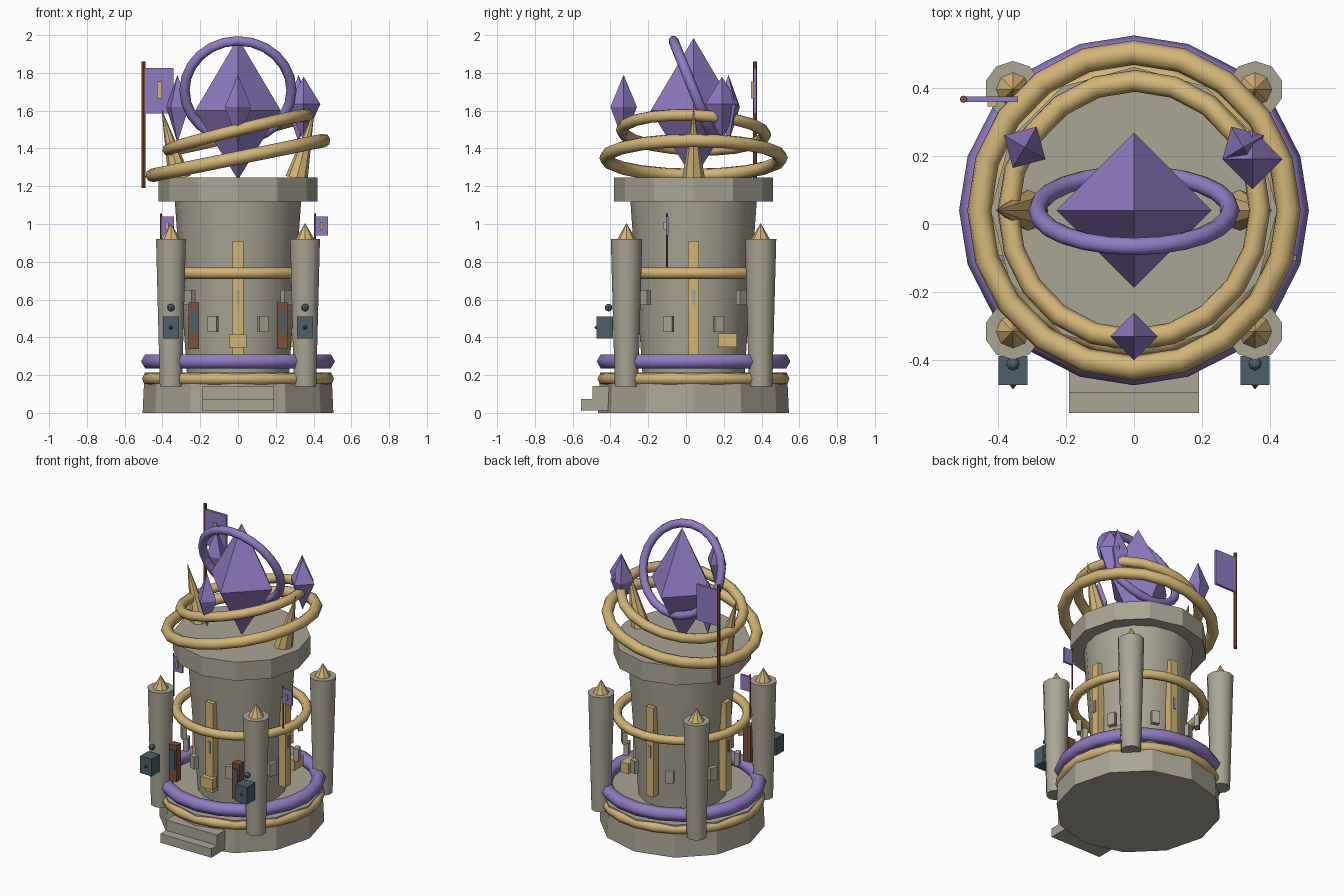
import bpy, bmesh
from math import radians, sin, cos, pi
from mathutils import Vector, Matrix

if "Cube" in bpy.data.objects:
    bpy.data.objects.remove(bpy.data.objects["Cube"])

CY = 0.04  # tower axis in y


def material(name, rgb):
    m = bpy.data.materials.new(name)
    m.diffuse_color = (*rgb, 1)
    m.use_nodes = True
    m.node_tree.nodes["Principled BSDF"].inputs["Base Color"].default_value = m.diffuse_color
    return m


STONE = material("stone", (.40, .38, .30))
GOLD = material("gold", (.65, .46, .18))
PURPLE = material("purple", (.28, .20, .54))
TEAL = material("teal", (.07, .115, .145))
BROWN = material("brown", (.20, .085, .04))


def finish(name, mat, smooth=None):
    o = bpy.context.object
    o.name = name
    o.data.materials.append(mat)
    if smooth:
        bpy.ops.object.shade_smooth_by_angle(angle=radians(smooth))
    return o


def frustum(name, mat, p0, p1, r0, r1, sides, smooth=None):
    """Tapered cylinder or cone from point p0 to point p1."""
    a, b = Vector(p0), Vector(p1)
    d = b - a
    rot = d.to_track_quat('Z', 'Y').to_euler() if d.xy.length > 1e-5 else (0, 0, 0)
    bpy.ops.mesh.primitive_cone_add(vertices=sides, radius1=r0, radius2=r1,
                                    depth=d.length, location=(a + b) / 2, rotation=rot)
    return finish(name, mat, smooth)


def ring(name, mat, z, R, r, segs, sides, rot=(0, 0, 0)):
    bpy.ops.mesh.primitive_torus_add(major_radius=R, minor_radius=r, major_segments=segs,
                                     minor_segments=sides, location=(0, CY, z),
                                     rotation=[radians(v) for v in rot])
    return finish(name, mat, 65)


def box(name, mat, center, size, turn=0):
    bpy.ops.mesh.primitive_cube_add(size=1, location=center, rotation=(0, 0, turn))
    bpy.context.object.scale = size
    return finish(name, mat)


def crystal(name, x, y, z0, zm, z1, r, turn=0):
    """Four-sided double pyramid."""
    bm = bmesh.new()
    mid = [bm.verts.new((x + r * cos(turn + i * pi / 2), y + r * sin(turn + i * pi / 2), zm))
           for i in range(4)]
    top, bot = bm.verts.new((x, y, z1)), bm.verts.new((x, y, z0))
    for i in range(4):
        a, b = mid[i], mid[(i + 1) % 4]
        bm.faces.new((a, b, top))
        bm.faces.new((b, a, bot))
    me = bpy.data.meshes.new(name)
    bm.to_mesh(me)
    bm.free()
    me.materials.append(PURPLE)
    bpy.context.collection.objects.link(bpy.data.objects.new(name, me))


def around(name, mat, angle, r, z, size):
    """Box facing outward at an angle around the tower."""
    box(name, mat, (r * cos(angle), CY + r * sin(angle), z), size, angle)


# base, rim rings and steps
frustum("base", STONE, (0, CY, 0), (0, CY, .215), .505, .495, 12)
ring("base_gold_ring", GOLD, .18, .475, .033, 24, 8)
ring("base_purple_ring", PURPLE, .273, .47, .043, 20, 6)
box("lower_step", STONE, (0, -.475, .043), (.38, .16, .06))
box("upper_step", STONE, (0, -.44, .108), (.38, .11, .07))

# tower shaft, belt and crown
frustum("shaft", STONE, (0, CY, .2), (0, CY, 1.13), .27, .335, 16, 35)
ring("belt_ring", GOLD, .74, .40, .03, 24, 8)
frustum("crown", STONE, (0, CY, 1.12), (0, CY, 1.245), .42, .42, 12)

# gold straps with slits, and wall blocks around the shaft
for i in range(4):
    a = i * pi / 2
    around("strap", GOLD, a, .32, .61, (.05, .058, .60))
    around("strap_slit", STONE, a, .345, .61, (.012, .018, .08))
    around("wall_block", STONE, a + pi / 4, .36, .61, (.03, .055, .08))
for i in range(8):
    around("window_block", STONE, pi / 8 + i * pi / 4, .345, .47, (.03, .05, .085))
box("front_crate", GOLD, (0, CY - .35, .38), (.09, .05, .07))
box("side_crate", GOLD, (.27, .22, .385), (.06, .10, .07))

# corner pillars with finials
for sx in (-1, 1):
    for sy in (-1, 1):
        x, y = sx * .355, CY + sy * .355
        frustum("pillar", STONE, (x, y, .14), (x, y, .92), .062, .083, 10, 40)
        frustum("finial", GOLD, (x, y, .915), (x, y, 1.005), .052, 0, 8)

for s in (-1, 1):
    # lanterns on the front pillars
    x = s * .355
    box("lantern", TEAL, (x, -.43, .452), (.085, .085, .115))
    frustum("lantern_stud", TEAL, (x, -.47, .452), (x, -.485, .452), .014, 0, 6)
    bpy.ops.mesh.primitive_uv_sphere_add(segments=8, ring_count=6, radius=.02,
                                         location=(x, -.41, .557))
    finish("lantern_knob", TEAL)
    # narrow doors beside the pillars
    box("door", BROWN, (s * .235, -.335, .462), (.055, .05, .245))
    box("door_panel", TEAL, (s * .235, -.36, .485), (.035, .012, .13))
    # claws leaning outward on the crown
    frustum("claw", GOLD, (s * .31, CY, 1.24), (s * .405, CY, 1.61), .06, 0, 8)
    # small side flags
    px = s * .408
    frustum("side_pole", BROWN, (px, -.10, .77), (px, -.10, 1.055), .005, .005, 6)
    box("side_flag", PURPLE, (px + .035, -.10, .99), (.066, .014, .10))
    box("side_emblem", GOLD, (px + .033, -.112, .99), (.016, .012, .04))

# tilted rings above the crown
ring("large_tilted_ring", GOLD, 1.35, .463, .036, 20, 8, (0, -11.5, 0))
ring("small_tilted_ring", GOLD, 1.485, .38, .032, 20, 8, (-2, -14, 0))
ring("crystal_halo", PURPLE, 1.707, .283, .027, 24, 8, (112, 0, 0))

# crystals
crystal("main_crystal", 0, CY, 1.235, 1.6, 1.985, .227)
for i in range(3):
    a = -pi / 2 + i * 2 * pi / 3
    crystal("small_crystal", .37 * cos(a), CY + .37 * sin(a), 1.43, 1.62, 1.79, .07, a)
crystal("side_crystal", .348, .19, 1.44, 1.635, 1.78, .088)

# large flag at the back left
frustum("flag_pole", BROWN, (-.5, .366, 1.19), (-.5, .366, 1.86), .011, .011, 8)
box("flag", PURPLE, (-.418, .366, 1.705), (.155, .016, .24))
box("flag_emblem", GOLD, (-.416, .353, 1.71), (.026, .016, .09))
